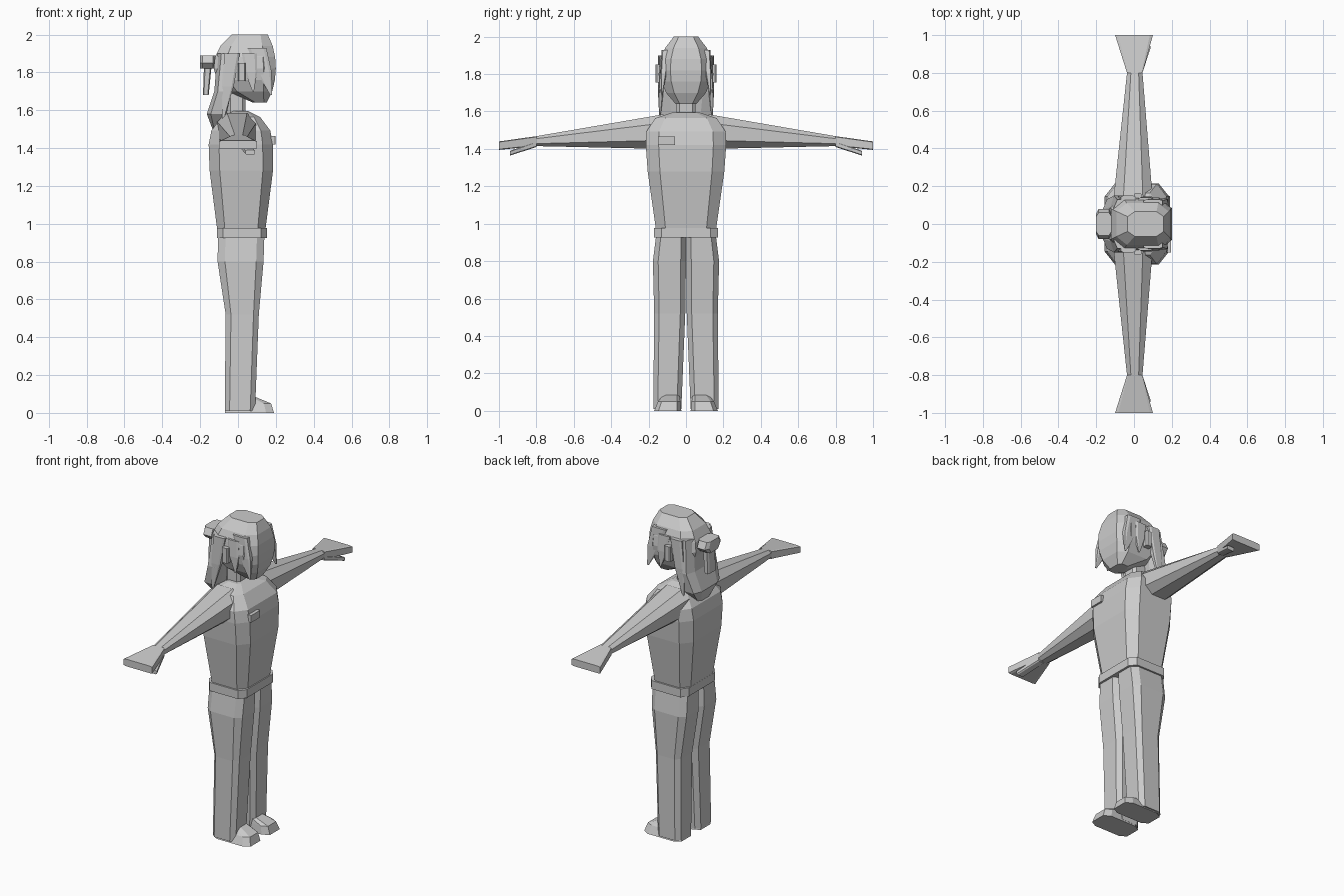
import bpy, bmesh
from math import pi, sin, sqrt
from mathutils import Vector

cube = bpy.data.objects.get("Cube")
if cube:
    bpy.data.objects.remove(cube, do_unlink=True)

grey = bpy.data.materials.new("plain_grey")
grey.use_nodes = True
grey.diffuse_color = (.6, .6, .6, 1)
grey.node_tree.nodes["Principled BSDF"].inputs["Base Color"].default_value = grey.diffuse_color


def corners(back, front, low, high, cut):
    """Rectangle with its four corners cut off."""
    dx, dy = cut * (front - back), cut * (high - low)
    return [(back + dx, low), (front - dx, low), (front, low + dy), (front, high - dy),
            (front - dx, high), (back + dx, high), (back, high - dy), (back, low + dy)]


def loft(name, sections, across=False, side=1, cut=.16):
    """Skin sections stacked upwards, or outwards along an arm when across is set."""
    bm = bmesh.new()
    rings = []
    for position, back, front, low, high in sections:
        ring = []
        for x, other in corners(back, front, low, high, cut):
            y, z = (position, other) if across else (other, position)
            ring.append(bm.verts.new(Vector((x, y * side, z))))
        rings.append(ring)
    for lower, upper in zip(rings, rings[1:]):
        for i, vert in enumerate(lower):
            bm.faces.new((lower[i - 1], vert, upper[i], upper[i - 1]))
    bm.faces.new(rings[0])
    bm.faces.new(rings[-1])
    bmesh.ops.recalc_face_normals(bm, faces=bm.faces)
    mesh = bpy.data.meshes.new(name)
    bm.to_mesh(mesh)
    bm.free()
    mesh.materials.append(grey)
    bpy.context.collection.objects.link(bpy.data.objects.new(name, mesh))


def slab(height, back, front, half_width):
    """Section that is symmetric from left to right."""
    return height, back, front, -half_width, half_width


def box_section(height, centre, half_depth, half_width):
    """Section around a centre point given as x, y."""
    x, y = centre
    return height, x - half_depth, x + half_depth, y - half_width, y + half_width


def shoulder_section(t):
    """Dome closing the chest towards the neck."""
    depth = .17 * sqrt(1 - t ** 2)
    width = .215 * sqrt(1 - t ** 4)
    return slab(1.42 + .18 * t, -depth + .015, depth + .015, width)


def head_section(t):
    """Rounded skull with a chin pushed forwards at the bottom."""
    swell = sqrt(sin(pi * (.05 + .88 * t)))
    chin = .1 * (1 - t) ** 6
    return slab(1.64 + .36 * t, .05 - .18 * swell + chin, .12 + .08 * swell, .14 * swell)


def lock(name, side, tip, root, width):
    """Pointed strand of hair hanging from root to tip."""
    tip, root = Vector(tip), Vector(root)
    sections = []
    for t, size in ((0, .1), (.5, .8), (1, 1)):
        point = tip.lerp(root, t)
        sections.append(box_section(point.z, point.xy, width * size / 2, .02 * size))
    loft(name, sections, side=side)


# Torso, belt, neck and head
waist = slab(.93, -.105, .14, .155)
chest = slab(1.42, -.155, .185, .215)
ribs = slab(1.28, -.15, .185, .205)
loft("torso", [waist, ribs, chest])
loft("shoulders", [shoulder_section(t) for t in (0, .4, .8, .97)])
loft("belt", [slab(z, -.112, .153, .172) for z in (.925, .978)], cut=.12)
loft("neck", [slab(z, -.055, .04, .05) for z in (1.55, 1.7)])
loft("head", [head_section(step / 6) for step in range(7)], cut=.2)

# Back hair, hair tie and its hanging end
nape = slab(1.5, -.135, -.09, .06)
spread = slab(1.58, -.165, -.06, .13)
fall = slab(1.7, -.125, -.035, .15)
crown = slab(1.9, -.11, 0, .13)
loft("back_hair", [nape, spread, fall, crown], cut=.2)
loft("hair_tie", [slab(z, -.2, -.12, half) for z, half in ((1.82, .05), (1.85, .08), (1.89, .06))])
loft("hair_tie_end", [box_section(1.68, (-.17, 0), .015, .04), box_section(1.83, (-.16, 0), .02, .04)])

# Chest badge
loft("chest_badge", [box_section(z, (.175, -.105), .022, .045) for z in (1.42, 1.465)], cut=.02)

for side, word in ((1, "left"), (-1, "right")):
    # Arm tapering to a flat hand, with a thumb below
    shoulder = (.12, -.11, .1, 1.4, 1.585)
    wrist = (.8, -.037, .045, 1.415, 1.468)
    fingertips = (1, -.1, .1, 1.395, 1.44)
    loft(word + "_arm", [shoulder, wrist], across=True, side=side, cut=.25)
    loft(word + "_hand", [wrist, fingertips], across=True, side=side, cut=.08)
    thumb_root = (.8, 0, .045, 1.41, 1.44)
    thumb_tip = (.94, .04, .09, 1.365, 1.39)
    loft(word + "_thumb", [thumb_root, thumb_tip], across=True, side=side)

    # Trouser leg and shoe
    hem = (.01, -.07, .09, .025, .175)
    knee = (.52, -.065, .11, .004, .17)
    thigh = (.8, -.108, .135, 0, .177)
    hip = (.95, -.105, .14, 0, .158)
    loft(word + "_leg", [hem, knee, thigh, hip], side=side)
    sole = (0, -.07, .19, .025, .17)
    toe_cap = (.05, -.06, .175, .03, .15)
    instep = (.085, -.05, .09, .035, .12)
    loft(word + "_shoe", [sole, toe_cap, instep], side=side)

    # Ear and the hair locks around it
    loft(word + "_ear", [box_section(z, (.02, .14), .02, .023) for z in (1.755, 1.85)], side=side)
    lock(word + "_front_lock", side, (.175, .13, 1.68), (.1, .11, 1.93), .1)
    lock(word + "_temple_lock", side, (.08, .14, 1.7), (.06, .12, 1.9), .08)
    lock(word + "_side_lock", side, (-.08, .14, 1.55), (-.03, .13, 1.9), .08)
